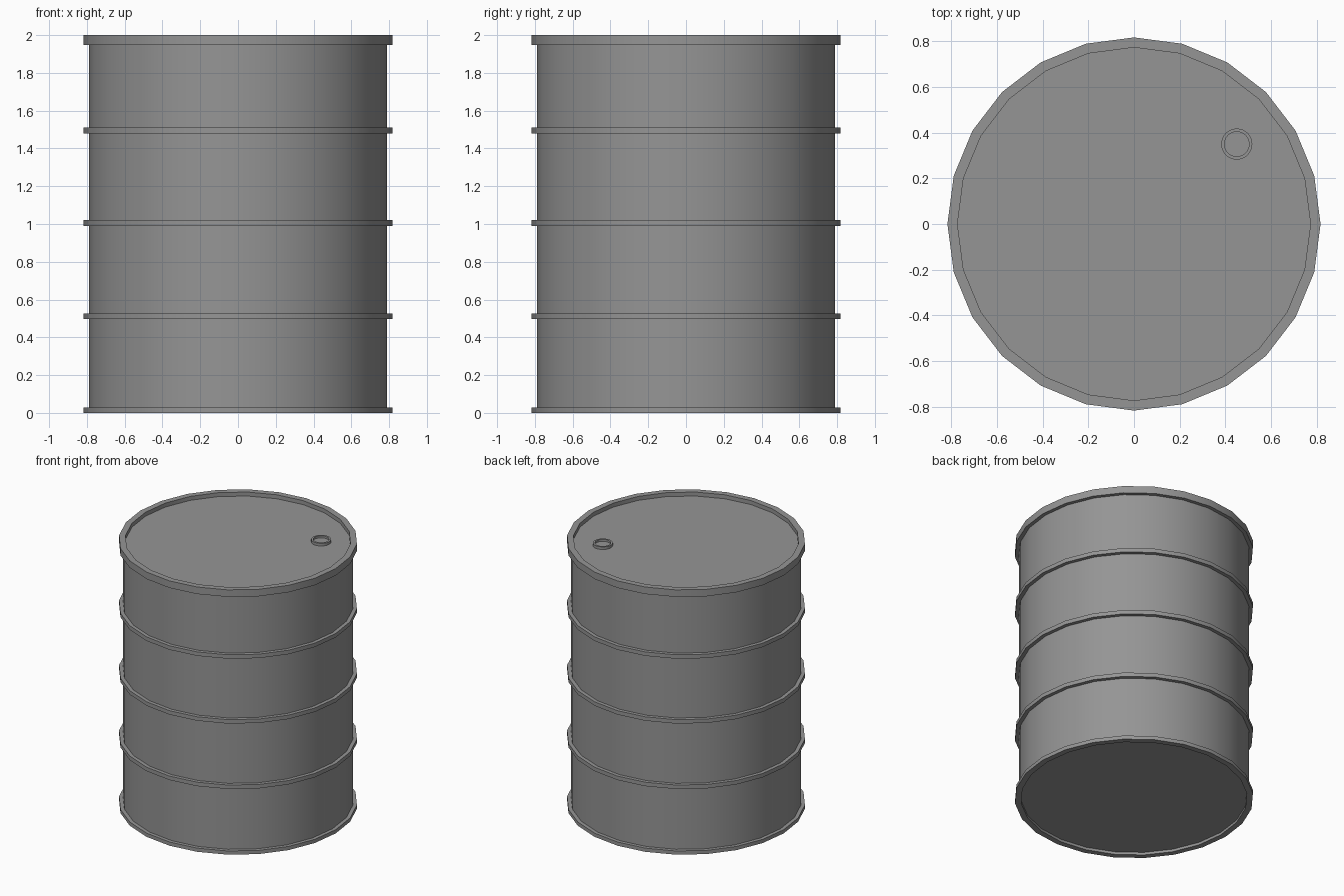
import bpy, math

if "Cube" in bpy.data.objects:
    bpy.data.objects.remove(bpy.data.objects["Cube"])

SIDES = 24

# Dark grey metal
metal = bpy.data.materials.new("dark_metal")
metal.diffuse_color = (0.30, 0.30, 0.30, 1.0)
metal.use_nodes = True
metal.node_tree.nodes["Principled BSDF"].inputs["Base Color"].default_value = metal.diffuse_color


def lathe(name, profile, sides=SIDES, center=(0, 0), closed=False, caps=False, angle=30):
    """Revolve an (r, z) profile around a vertical axis."""
    n = len(profile)
    verts = [(center[0] + r * math.cos(2 * math.pi * i / sides),
              center[1] + r * math.sin(2 * math.pi * i / sides), z)
             for r, z in profile for i in range(sides)]
    faces = []
    for k in range(n if closed else n - 1):
        a, b = k * sides, ((k + 1) % n) * sides
        for i in range(sides):
            j = (i + 1) % sides
            faces.append((a + i, a + j, b + j, b + i))
    if caps:
        faces.append(tuple(reversed(range(sides))))
        faces.append(tuple((n - 1) * sides + i for i in range(sides)))
    mesh = bpy.data.meshes.new(name)
    mesh.from_pydata(verts, [], faces)
    mesh.materials.append(metal)
    obj = bpy.data.objects.new(name, mesh)
    bpy.context.collection.objects.link(obj)
    bpy.ops.object.select_all(action='DESELECT')
    obj.select_set(True)
    bpy.context.view_layer.objects.active = obj
    bpy.ops.object.shade_smooth_by_angle(angle=math.radians(angle))
    return obj


R_BODY, R_BAND = 0.79, 0.817

# Drum shell with recessed bottom and lid
lathe("drum_body", [(0.775, 0.02), (0.775, 0.0), (R_BODY, 0.0),
                    (R_BODY, 2.0), (0.773, 2.0), (0.773, 1.97)], caps=True)

# Hoops around the shell, the top one being the taller rim
bands = {"bottom_rim": (0.0, 0.028), "lower_hoop": (0.496, 0.526),
         "middle_hoop": (0.99, 1.02), "upper_hoop": (1.48, 1.51),
         "top_rim": (1.947, 2.0)}
for name, (z0, z1) in bands.items():
    lathe(name, [(R_BODY - 0.004, z0), (R_BAND, z0),
                 (R_BAND, z1), (R_BODY - 0.004, z1)], closed=True)

# Filler cap on the lid, with a sunken centre
lathe("filler_cap", [(0.068, 1.965), (0.068, 1.99), (0.054, 1.99), (0.054, 1.975)],
      sides=32, center=(0.45, 0.35), caps=True)
